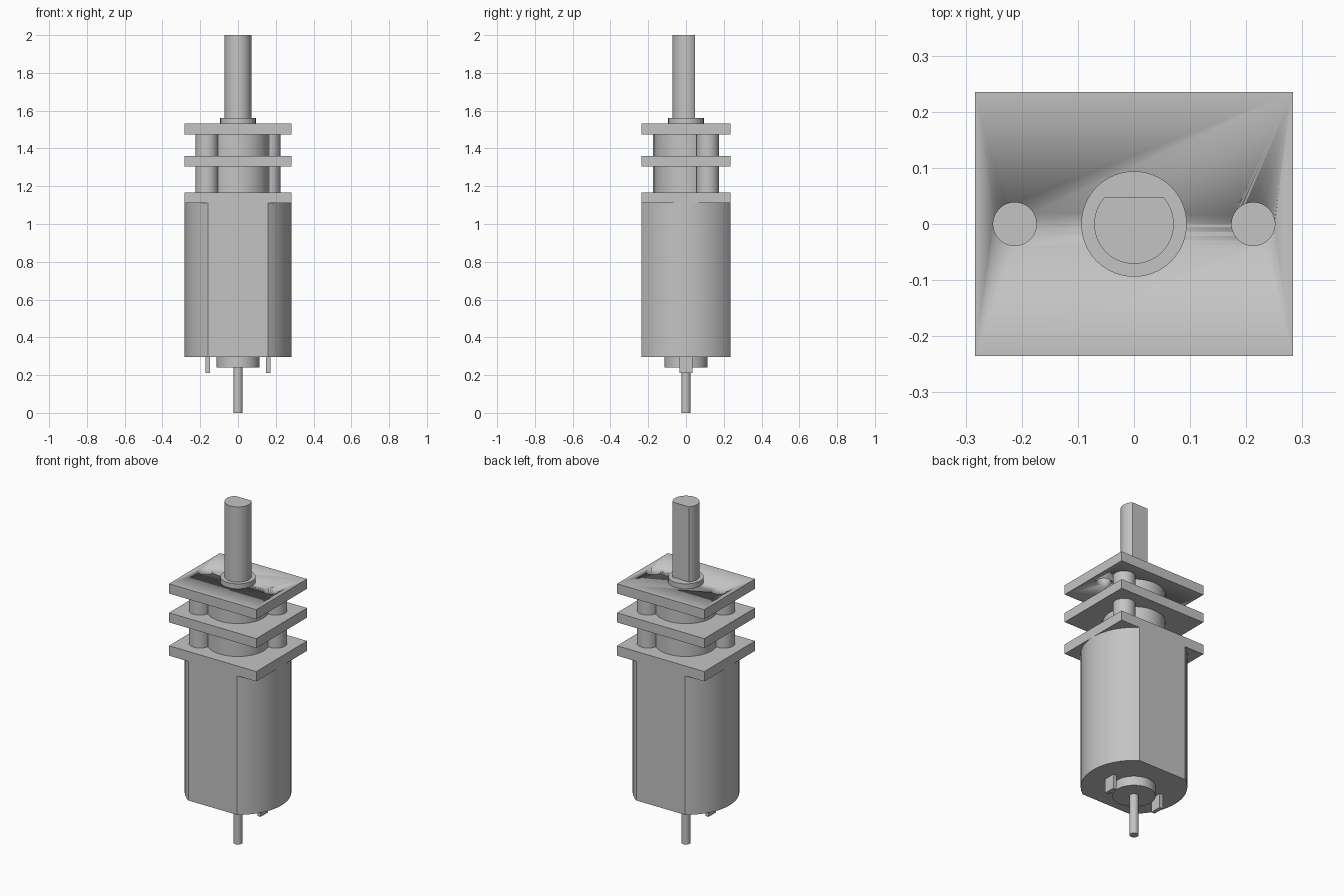
import bpy
import bmesh
from math import asin, cos, sin, pi, radians

default = bpy.data.objects.get("Cube")
if default:
    bpy.data.objects.remove(default)

metal = bpy.data.materials.new("grey metal")
metal.use_nodes = True
grey = (0.55, 0.55, 0.55, 1)
metal.diffuse_color = grey
metal.node_tree.nodes["Principled BSDF"].inputs["Base Color"].default_value = grey


def arc(r, start, end, steps):
    """Points along an arc, both ends included."""
    angles = [start + (end - start) * i / steps for i in range(steps + 1)]
    return [(r * cos(a), r * sin(a)) for a in angles]


def circle(r, x=0, y=0, steps=72):
    return [(x + px, y + py) for px, py in arc(r, 0, 2 * pi, steps)[:-1]]


def rectangle(w, d, x=0):
    return [(x - w, -d), (x + w, -d), (x + w, d), (x - w, d)]


def prism(name, outline, bottom, top):
    """Extrude a flat outline from bottom to top."""
    bm = bmesh.new()
    face = bm.faces.new([bm.verts.new((x, y, bottom)) for x, y in outline])
    grown = bmesh.ops.extrude_face_region(bm, geom=[face])["geom"]
    for v in grown:
        if isinstance(v, bmesh.types.BMVert):
            v.co.z = top
    bmesh.ops.recalc_face_normals(bm, faces=bm.faces)
    mesh = bpy.data.meshes.new(name)
    bm.to_mesh(mesh)
    bm.free()
    mesh.materials.append(metal)
    obj = bpy.data.objects.new(name, mesh)
    bpy.context.collection.objects.link(obj)
    activate(obj)
    bpy.ops.object.shade_smooth_by_angle(angle=radians(20))
    return obj


def activate(obj):
    bpy.ops.object.select_all(action="DESELECT")
    obj.select_set(True)
    bpy.context.view_layer.objects.active = obj


HALF_W, HALF_D = 0.283, 0.235

# Motor can: round sides with flats on front and back
corner = asin(HALF_D / HALF_W)
can = arc(HALF_W, -corner, corner, 40) + arc(HALF_W, pi - corner, pi + corner, 40)
prism("motor_can", can, 0.295, 1.11)

# Rear bearing, rear shaft and terminals
prism("rear_bearing", circle(0.115), 0.24, 0.295)
prism("rear_shaft", circle(0.024, steps=40), 0, 0.24)
for side, x in (("left", 0.16), ("right", -0.16)):
    prism(side + "_terminal", rectangle(0.011, 0.034, x), 0.21, 0.295)

# Gearbox plates
plate = rectangle(HALF_W, HALF_D)
prism("lower_plate", plate, 1.11, 1.168)
prism("middle_plate", plate, 1.305, 1.361)
top_plate = prism("top_plate", plate, 1.474, 1.531)

# Mounting holes through the top plate
for x in (-0.2125, 0.2125):
    cutter = prism("hole_cutter", circle(0.0385, x), 1.44, 1.56)
    cutter.hide_render = True
    activate(top_plate)
    cut = top_plate.modifiers.new("mounting_hole", "BOOLEAN")
    cut.operation = "DIFFERENCE"
    cut.solver = "EXACT"
    cut.object = cutter
    bpy.ops.object.modifier_apply(modifier=cut.name)
    bpy.data.objects.remove(cutter)

# Gears and diagonal pillars between the plates
for level, bottom, top in (("lower", 1.168, 1.305), ("upper", 1.361, 1.474)):
    prism(level + "_gear", circle(0.166), bottom, top)
    for side, s in (("left", 1), ("right", -1)):
        prism(f"{level}_{side}_pillar", circle(0.06, s * 0.165, s * 0.115), bottom, top)

# Output collar and D-shaped output shaft, flat towards the back
prism("output_collar", circle(0.094), 1.531, 1.56)
flat = asin(0.048 / 0.071)
prism("output_shaft", arc(0.071, pi - flat, 2 * pi + flat, 60), 1.56, 2)
